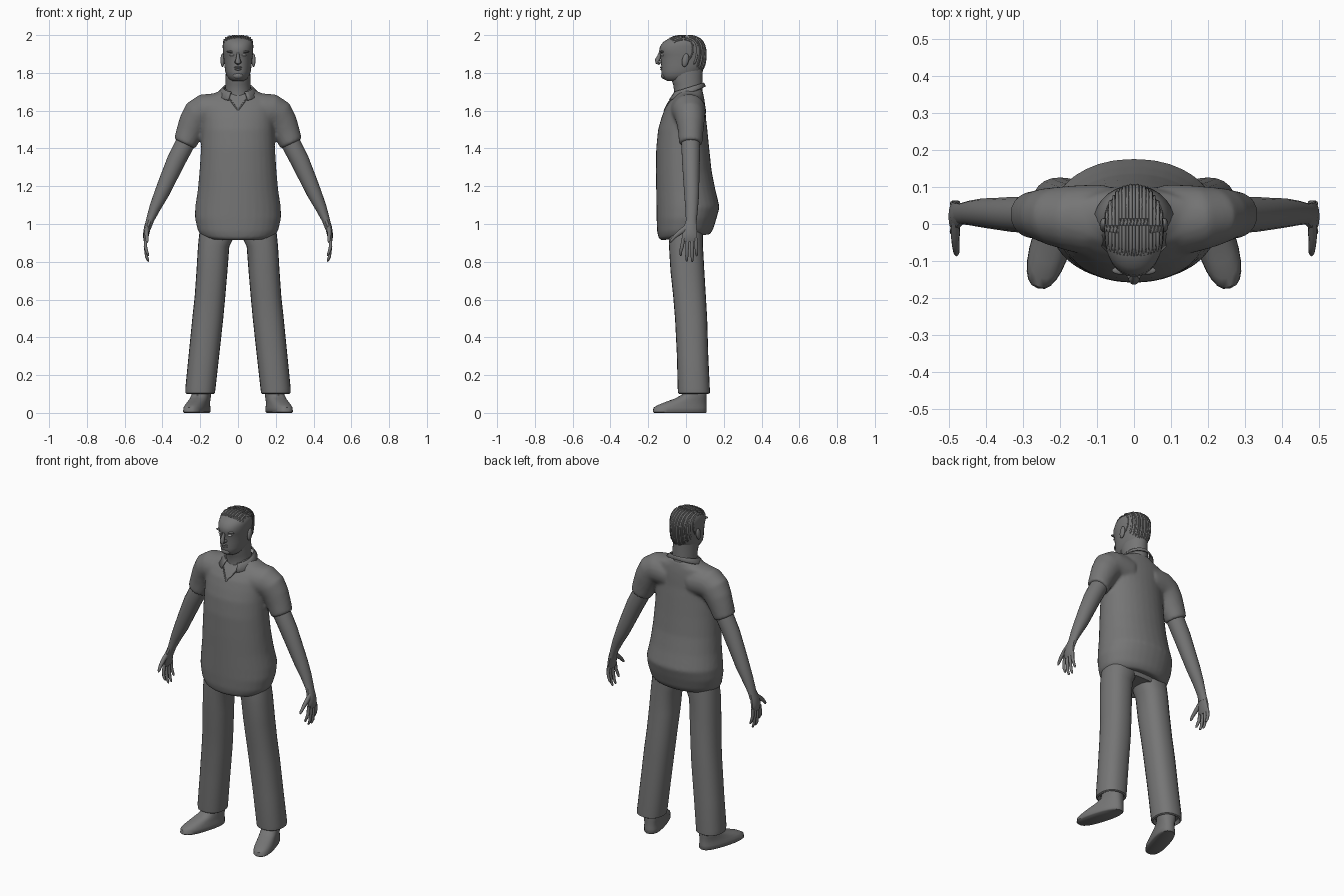
import bpy, bmesh, math
from mathutils import Vector, Matrix
from mathutils.bvhtree import BVHTree

grey = bpy.data.materials.new("dark_grey")
grey.diffuse_color = (.18, .18, .18, 1)
white = bpy.data.materials.new("eye_white")
white.diffuse_color = (.9, .9, .9, 1)

def finish(name, bm, mirror=False, xf=None, mat=grey):
    bmesh.ops.recalc_face_normals(bm, faces=bm.faces)
    if xf:
        bmesh.ops.transform(bm, matrix=xf, verts=bm.verts)
    me = bpy.data.meshes.new(name)
    bm.to_mesh(me)
    bm.free()
    me.shade_smooth()
    me.set_sharp_from_angle(angle=math.radians(50))
    me.materials.append(mat)
    ob = bpy.data.objects.new(name, me)
    bpy.context.collection.objects.link(ob)
    if mirror:
        ob.modifiers.new("mirror", 'MIRROR').use_mirror_merge = False
    return ob

def skin(bm, rings):
    rows = [[bm.verts.new(p) for p in r] for r in rings]
    n = len(rows[0])
    for a, b in zip(rows, rows[1:]):
        for i in range(n):
            bm.faces.new((a[i], a[(i + 1) % n], b[(i + 1) % n], b[i]))
    bm.faces.new(rows[0])
    bm.faces.new(rows[-1])

def add_loft(bm, rings, e=2.0, seg=28):
    """Stack of rings: z, x centre, half width, front y, back y, rise towards the back."""
    out = []
    for z, cx, hx, yf, yb, rise in rings:
        ring = []
        for i in range(seg):
            a = 2 * math.pi * i / seg
            c, s = math.cos(a), math.sin(a)
            c = math.copysign(abs(c) ** (2 / e), c)
            s = math.copysign(abs(s) ** (2 / e), s)
            y = (yf + yb) / 2 + s * (yb - yf) / 2
            ring.append((cx + hx * c, y, z + rise * (s + 1) / 2))
        out.append(ring)
    skin(bm, out)

def loft(name, rings, e=2.0, seg=28, mirror=False, xf=None):
    bm = bmesh.new()
    add_loft(bm, rings, e, seg)
    return finish(name, bm, mirror, xf)

def add_sweep(bm, stations, seg=14, side=1):
    """Tube through stations: centre, radius across, radius along y."""
    pts = [Vector((s[0][0] * side, s[0][1], s[0][2])) for s in stations]
    out = []
    for i, (p, ra, rb) in enumerate(stations):
        t = (pts[min(i + 1, len(pts) - 1)] - pts[max(i - 1, 0)]).normalized()
        u = t.cross(Vector((0, 1, 0))).normalized()
        v = u.cross(t)
        out.append([pts[i] + u * ra * math.cos(k * 2 * math.pi / seg)
                    + v * rb * math.sin(k * 2 * math.pi / seg) for k in range(seg)])
    skin(bm, out)

def sweep(name, tubes, seg=14, mirror=False):
    bm = bmesh.new()
    for t in tubes:
        add_sweep(bm, t, seg)
    return finish(name, bm, mirror)

def ball(name, loc, scale, mirror=False, tilt=0, mat=grey):
    bm = bmesh.new()
    bmesh.ops.create_uvsphere(bm, u_segments=16, v_segments=10, radius=1)
    xf = (Matrix.Translation(loc) @ Matrix.Rotation(tilt, 4, 'X')
          @ Matrix.Diagonal((*scale, 1)))
    return finish(name, bm, mirror, xf, mat)

# Shirt: body and sleeves fused into one soft surface
bm = bmesh.new()
add_loft(bm, [
    (0.925, 0, .145, -.10, .10, .025), (0.91, 0, .165, -.125, .118, .03),
    (0.925, 0, .195, -.145, .13, .025), (0.96, 0, .213, -.153, .143, .01),
    (1.03, 0, .228, -.156, .162, 0), (1.09, 0, .227, -.157, .178, 0),
    (1.18, 0, .213, -.158, .156, 0), (1.28, 0, .204, -.159, .136, 0),
    (1.40, 0, .196, -.158, .123, 0), (1.50, 0, .191, -.148, .113, 0),
    (1.56, 0, .19, -.131, .106, 0), (1.61, 0, .19, -.113, .103, 0),
    (1.65, 0, .187, -.086, .099, 0), (1.68, 0, .17, -.06, .094, 0),
    (1.694, 0, .12, -.05, .09, 0), (1.715, 0, .08, -.045, .087, 0)], e=2.1, seg=32)
for side in (1, -1):
    add_sweep(bm, [
        ((.08, .010, 1.595), .088, .097), ((.13, .012, 1.600), .092, .095),
        ((.175, .016, 1.597), .093, .089), ((.21, .02, 1.576), .089, .081),
        ((.236, .024, 1.535), .079, .074), ((.258, .025, 1.485), .071, .067),
        ((.279, .025, 1.432), .063, .063), ((.283, .025, 1.424), .060, .060)], 20, side)
shirt = finish("shirt", bm)
rm = shirt.modifiers.new("fuse", 'REMESH')
rm.mode, rm.voxel_size, rm.use_smooth_shade = 'VOXEL', .009, True
sm = shirt.modifiers.new("soften", 'SMOOTH')
sm.factor, sm.iterations = .5, 8

# Shirt collar, a folded band open at the front
bm = bmesh.new()
rows = []
for i in range(25):
    a = math.radians(28 + i * 304 / 24)
    s, c = math.sin(a), math.cos(a)
    z = 1.719 - .026 * c
    rows.append([bm.verts.new(p) for p in (
        (.070 * s, .015 - .076 * c, z), (.080 * s, .012 - .084 * c, z + .004),
        (.110 * s, .002 - .104 * c, z - .028 - .012 * c))])
for a, b in zip(rows, rows[1:]):
    for k in range(2):
        bm.faces.new((a[k], b[k], b[k + 1], a[k + 1]))
finish("collar", bm).modifiers.new("thickness", 'SOLIDIFY').thickness = .008

# Neck opening edges
sweep("neck_opening", [[((.052, -.072, 1.672), .003, .003), ((.028, -.095, 1.64), .004, .004),
                        ((0, -.115, 1.60), .004, .004)]], seg=8, mirror=True)

# Trousers: hips hidden by the shirt, and legs
loft("trouser_hips", [(.925, 0, .14, -.075, .08, 0), (.95, 0, .19, -.085, .088, 0),
                      (1.05, 0, .18, -.08, .085, 0)], e=2.4)
loft("trouser_leg", [
    (.12, .20, .06, -.02, .105, 0), (.10, .20, .07, -.034, .118, 0),
    (.105, .20, .078, -.042, .126, 0), (.13, .199, .08, -.044, .126, 0),
    (.30, .181, .081, -.048, .118, 0), (.50, .160, .082, -.058, .112, 0),
    (.62, .148, .081, -.068, .105, 0), (.75, .138, .082, -.082, .097, 0),
    (.88, .129, .083, -.09, .09, 0), (.94, .112, .094, -.092, .09, 0),
    (1.0, .10, .098, -.09, .088, 0), (1.06, .09, .085, -.07, .08, 0)],
    e=2.3, seg=24, mirror=True)

# Shoes, turned outwards
loft("shoe", [
    (0, 0, .049, -.218, .065, 0), (.006, 0, .055, -.226, .069, 0),
    (.028, 0, .054, -.222, .069, 0), (.042, 0, .051, -.197, .068, 0),
    (.058, 0, .049, -.155, .067, 0), (.075, 0, .048, -.105, .067, 0),
    (.095, 0, .048, -.065, .067, 0), (.16, 0, .046, -.05, .066, 0)],
    e=2.5, seg=24, mirror=True,
    xf=Matrix.Translation((.195, .042, 0)) @ Matrix.Rotation(math.radians(17), 4, 'Z'))

# Arms
sweep("arm", [[
    ((.255, .025, 1.48), .05, .05), ((.283, .025, 1.42), .051, .050),
    ((.325, .026, 1.34), .050, .048), ((.372, .028, 1.235), .044, .043),
    ((.405, .030, 1.16), .039, .040), ((.44, .030, 1.085), .030, .034),
    ((.466, .028, 1.02), .021, .029), ((.478, .026, .98), .018, .03)]],
    seg=18, mirror=True)

# Hands: palm, four fingers and a thumb
hand = [[((.467, .028, 1.02), .019, .028), ((.480, .022, .98), .018, .036),
         ((.487, .02, .945), .016, .041), ((.489, .02, .915), .012, .041),
         ((.489, .02, .905), .007, .035)]]
for y0, y1, zt in ((-.014, -.028, .832), (.009, .004, .803), (.031, .033, .800), (.052, .056, .830)):
    hand.append([((.489, y0, .925), .009, .010), ((.490, (y0 + y1) / 2, .88), .009, .0095),
                 ((.484, y1, zt + .025), .008, .0085), ((.476, y1, zt + .006), .006, .007),
                 ((.473, y1, zt), .002, .003)])
hand.append([((.482, .01, .985), .012, .018), ((.484, -.03, .957), .012, .014),
             ((.483, -.058, .935), .010, .010), ((.481, -.078, .912), .008, .008),
             ((.480, -.085, .902), .003, .003)])
sweep("hand", hand, seg=10, mirror=True)

# Neck and head
loft("neck", [(1.60, 0, .08, -.08, .08, 0), (1.68, 0, .070, -.06, .085, 0),
              (1.74, 0, .066, -.068, .088, 0), (1.78, 0, .066, -.085, .087, 0),
              (1.83, 0, .062, -.085, .09, 0)])
head = loft("head", [
    (1.758, 0, .03, -.100, -.03, 0), (1.766, 0, .046, -.116, .03, 0),
    (1.785, 0, .060, -.128, .06, 0), (1.81, 0, .068, -.131, .085, 0),
    (1.84, 0, .072, -.131, .098, 0), (1.87, 0, .075, -.134, .104, 0),
    (1.895, 0, .078, -.136, .105, 0), (1.912, 0, .080, -.143, .105, 0),
    (1.94, 0, .081, -.138, .101, 0), (1.965, 0, .080, -.119, .088, 0),
    (1.984, 0, .068, -.087, .068, 0), (1.993, 0, .048, -.054, .045, 0),
    (1.996, 0, .02, -.02, .018, 0)], e=2.15, seg=32)

# Face details
sweep("nose", [[((0, -.137, 1.905), .006, .009), ((0, -.144, 1.885), .009, .010),
                ((0, -.151, 1.868), .013, .014), ((0, -.151, 1.857), .015, .013),
                ((0, -.138, 1.848), .008, .008)]])
ball("nostril", (.012, -.138, 1.858), (.008, .011, .008), True)
ball("upper_lip", (0, -.130, 1.829), (.021, .008, .005))
ball("lower_lip", (0, -.129, 1.819), (.018, .008, .006))
ball("chin", (0, -.117, 1.785), (.028, .016, .017))
ball("brow", (.034, -.126, 1.912), (.026, .011, .006), True)
ball("ear", (.082, -.003, 1.867), (.011, .018, .036), True, math.radians(-12))
ball("eye", (.031, -.124, 1.894), (.013, .012, .006), True, mat=white)

# Hair combed back in strands that follow the skull
skull = BVHTree.FromPolygons([v.co for v in head.data.vertices],
                             [p.vertices[:] for p in head.data.polygons])
strands = []
for i in range(17):
    x = (i - 8) / 8 * .073
    path = []
    for k in range(19):
        a = math.radians(130 - k * 170 / 18)
        d = Vector((0, math.cos(a), math.sin(a)))
        hit = skull.ray_cast(Vector((x, 0, 1.88)), d)[0]
        if hit:
            r = .002 if k in (0, 18) else (.0055 if i % 2 else .004)
            path.append((hit, r, r))
    strands.append(path)
sweep("hair", strands, seg=8)
